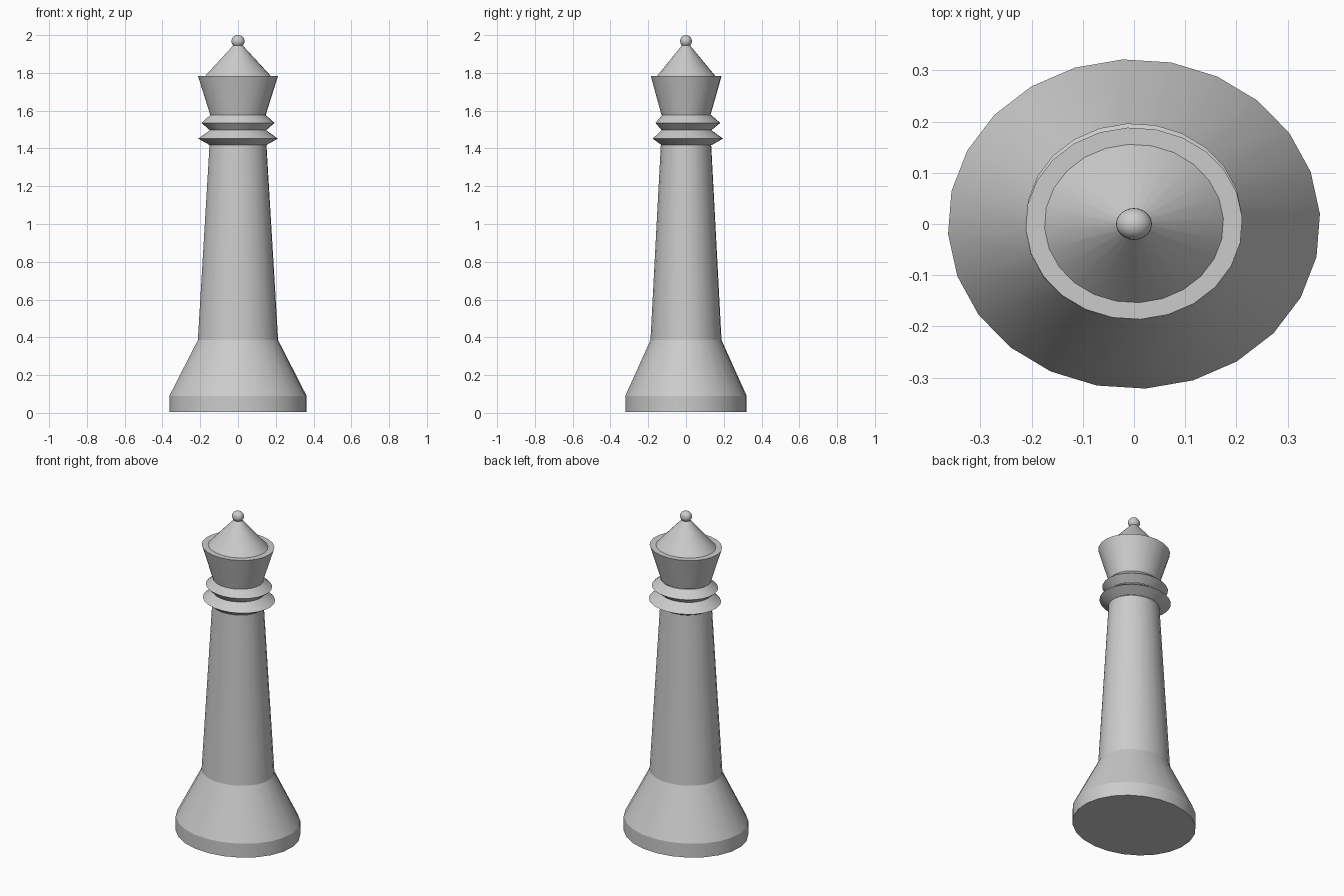
import bpy, bmesh, math

if "Cube" in bpy.data.objects:
    bpy.data.objects.remove(bpy.data.objects["Cube"])

SIDES = 24
DEPTH = 0.885                # oval cross-section: y radius / x radius
TURN = math.radians(3.5)


def finish(name, bm):
    bmesh.ops.recalc_face_normals(bm, faces=bm.faces)
    mesh = bpy.data.meshes.new(name)
    bm.to_mesh(mesh)
    bm.free()
    ob = bpy.data.objects.new(name, mesh)
    bpy.context.collection.objects.link(ob)
    bpy.ops.object.select_all(action='DESELECT')
    ob.select_set(True)
    bpy.context.view_layer.objects.active = ob
    bpy.ops.object.shade_smooth_by_angle(angle=math.radians(20))
    return ob


def lathe(name, profile, cap_bottom=False):
    """Oval lathe; profile points are (x radius, z, y shift)."""
    bm = bmesh.new()
    rings = []
    for r, z, shift in profile:
        ring = []
        for i in range(SIDES):
            a = TURN + 2 * math.pi * i / SIDES
            ring.append(bm.verts.new((r * math.cos(a), r * DEPTH * math.sin(a) + shift, z)))
        rings.append(ring)
    for low, high in zip(rings, rings[1:]):
        for i in range(SIDES):
            j = (i + 1) % SIDES
            bm.faces.new((low[i], low[j], high[j], high[i]))
    if cap_bottom:
        bm.faces.new(rings[0][::-1])
    ob = finish(name, bm)
    # open profiles: make sure the walls face outwards
    me = ob.data
    p = me.polygons[0]
    if p.normal.x * p.center.x + p.normal.y * p.center.y < 0:
        me.flip_normals()
    return ob


# Foot with a short rim and flared skirt
lathe("base", [(0.364, 0.004, 0), (0.364, 0.09, 0), (0.213, 0.385, 0)], cap_bottom=True)

# Tapered column
lathe("shaft", [(0.213, 0.385, 0), (0.151, 1.418, 0)])

# Two sharp-edged collars
for name, r, z0, z1, z2 in (("lower_collar", 0.211, 1.418, 1.452, 1.498),
                            ("upper_collar", 0.194, 1.498, 1.535, 1.577)):
    lathe(name, [(0.151, z0, 0.003), (r, z1, 0.01), (0.147, z2, 0.003)])

# Flared crown with a flat rim
lathe("crown", [(0.147, 1.577, 0), (0.212, 1.783, 0.001), (0.175, 1.783, 0.001)])

# Pointed cap
lathe("cap_cone", [(0.175, 1.783, 0.001), (0.025, 1.945, 0)])

# Ball finial
ball = bmesh.new()
bmesh.ops.create_uvsphere(ball, u_segments=24, v_segments=14, radius=1)
bmesh.ops.scale(ball, vec=(0.035, 0.031, 0.032), verts=ball.verts)
bmesh.ops.translate(ball, vec=(0, 0, 1.968), verts=ball.verts)
finish("finial_ball", ball)
